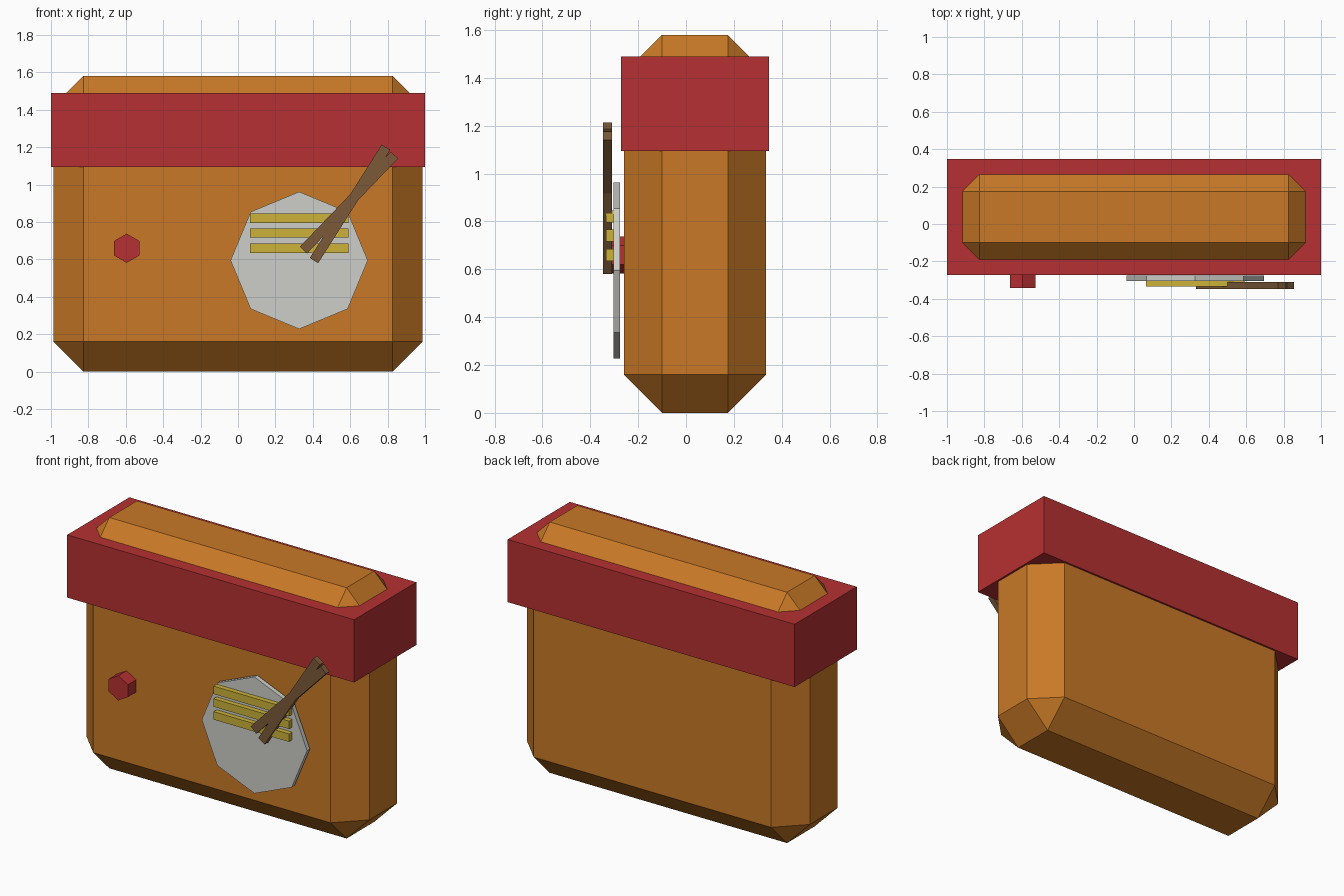
import bpy, bmesh, math
from mathutils import Matrix, Vector

if "Cube" in bpy.data.objects:
    bpy.data.objects.remove(bpy.data.objects["Cube"])


def material(name, rgb):
    lin = [(c / 255 / 12.92) if c <= 10 else ((c / 255 + 0.055) / 1.055) ** 2.4 for c in rgb]
    m = bpy.data.materials.new(name)
    m.diffuse_color = (*lin, 1)
    m.use_nodes = True
    m.node_tree.nodes["Principled BSDF"].inputs["Base Color"].default_value = m.diffuse_color
    return m


ORANGE = material("warm orange brown", (200, 121, 38))
RED = material("deep red", (182, 48, 50))
GREY = material("plate grey", (205, 205, 200))
YELLOW = material("mustard yellow", (204, 178, 56))
WOOD = material("dark wood", (123, 90, 57))


def finish(name, bm, mat):
    bmesh.ops.recalc_face_normals(bm, faces=bm.faces)
    me = bpy.data.meshes.new(name)
    bm.to_mesh(me)
    bm.free()
    me.materials.append(mat)
    ob = bpy.data.objects.new(name, me)
    bpy.context.collection.objects.link(ob)
    return ob


def box(name, lo, hi, mat, bevel=0.0):
    lo, hi = Vector(lo), Vector(hi)
    bm = bmesh.new()
    bmesh.ops.create_cube(bm, size=1, matrix=Matrix.Translation((lo + hi) / 2)
                          @ Matrix.Diagonal((*(hi - lo), 1)))
    if bevel:
        bmesh.ops.bevel(bm, geom=bm.edges[:], offset=bevel, offset_type='OFFSET',
                        segments=1, profile=0.5, affect='EDGES')
    return finish(name, bm, mat)


def disc(name, sides, radius, x, z, y0, y1, mat):
    """Polygonal prism facing -y with one corner pointing up."""
    bm = bmesh.new()
    ring = [bm.verts.new((x + radius * math.sin(2 * math.pi * i / sides), y0,
                          z + radius * math.cos(2 * math.pi * i / sides))) for i in range(sides)]
    face = bm.faces.new(ring)
    ext = bmesh.ops.extrude_face_region(bm, geom=[face], use_keep_orig=True)
    bmesh.ops.translate(bm, vec=(0, y1 - y0, 0),
                        verts=[v for v in ext["geom"] if isinstance(v, bmesh.types.BMVert)])
    return finish(name, bm, mat)


def stick(name, a, b, width, y0, y1, mat):
    """Flat bar in the xz plane between two end points."""
    a, b = Vector((a[0], 0, a[1])), Vector((b[0], 0, b[1]))
    d = b - a
    bm = bmesh.new()
    mid = (a + b) / 2 + Vector((0, (y0 + y1) / 2, 0))
    bmesh.ops.create_cube(bm, size=1, matrix=Matrix.Translation(mid)
                          @ Matrix.Rotation(math.atan2(-d.z, d.x), 4, 'Y')
                          @ Matrix.Diagonal((d.length, y1 - y0, width, 1)))
    return finish(name, bm, mat)


# Chamfered body and the band wrapped around its top
box("body", (-0.987, -0.26, 0), (0.987, 0.335, 1.58), ORANGE, 0.16)
box("top_band", (-1, -0.272, 1.095), (1, 0.347, 1.49), RED)

# Front details: button, plate, strips and crossed sticks
disc("button", 6, 0.078, -0.595, 0.66, -0.342, -0.25, RED)
disc("plate", 8, 0.367, 0.327, 0.595, -0.304, -0.275, GREY)
for i, z in enumerate((0.66, 0.741, 0.821)):
    box(f"strip_{i + 1}", (0.064, -0.335, z - 0.025), (0.59, -0.302, z + 0.025), YELLOW)
stick("stick_low", (0.35, 0.65), (0.837, 1.158), 0.053, -0.347, -0.31, WOOD)
stick("stick_steep", (0.406, 0.594), (0.791, 1.20), 0.053, -0.347, -0.31, WOOD)
